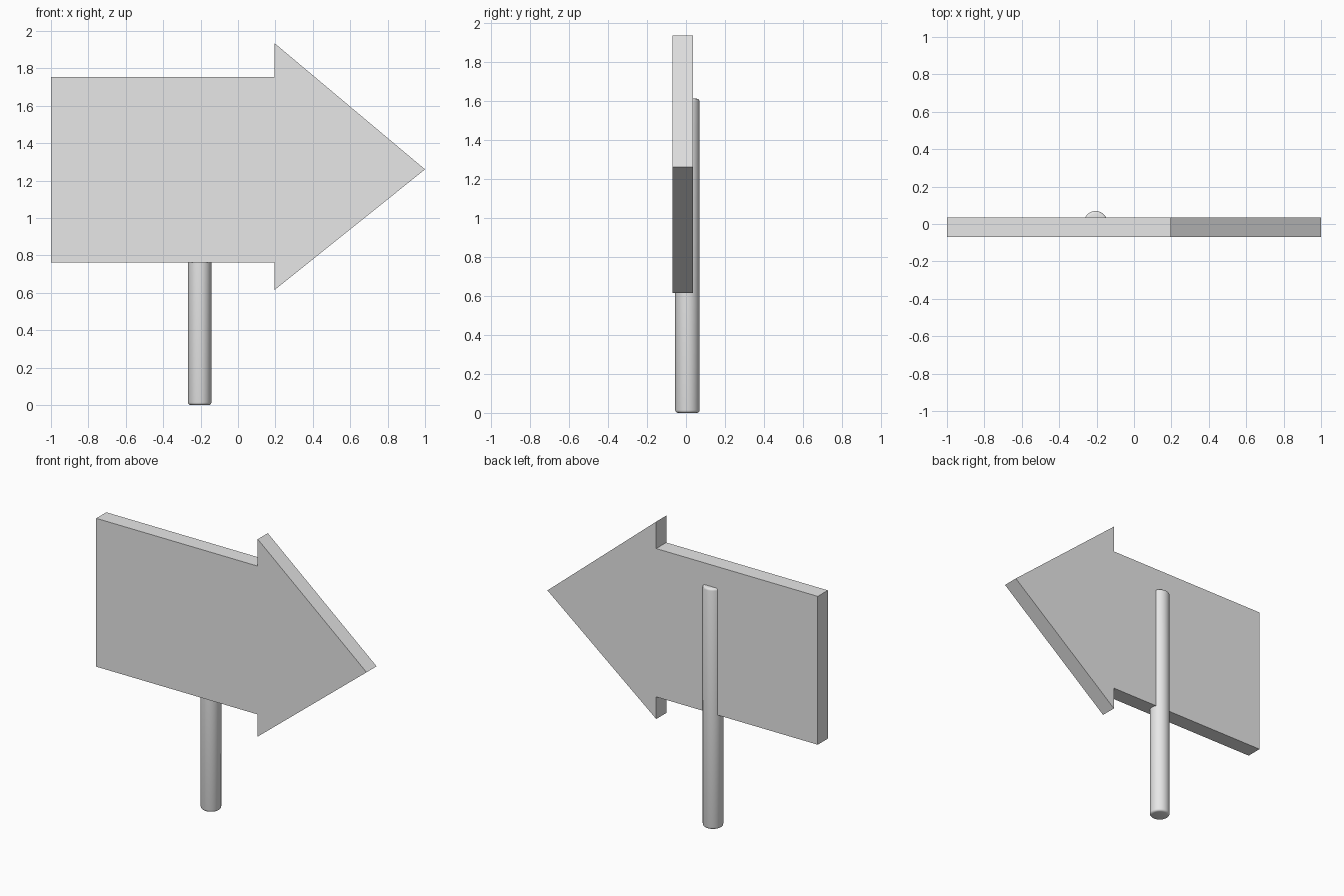
import bpy
import bmesh

cube = bpy.data.objects.get("Cube")
if cube:
    bpy.data.objects.remove(cube, do_unlink=True)

# Plain grey used on the whole sign
grey = bpy.data.materials.new("light_grey")
colour = (0.8, 0.8, 0.8, 1)
grey.diffuse_color = colour
grey.use_nodes = True
for node in grey.node_tree.nodes:
    if node.type == "BSDF_PRINCIPLED":
        node.inputs["Base Color"].default_value = colour


def add_object(name, bm):
    bmesh.ops.recalc_face_normals(bm, faces=bm.faces)
    mesh = bpy.data.meshes.new(name)
    bm.to_mesh(mesh)
    bm.free()
    mesh.materials.append(grey)
    obj = bpy.data.objects.new(name, mesh)
    bpy.context.collection.objects.link(obj)
    return obj


# Arrow board: flat outline extruded from front to back
outline = [(-1, 0.763), (0.195, 0.763), (0.195, 0.615), (1, 1.26),
           (0.195, 1.935), (0.195, 1.755), (-1, 1.755)]
front_y, thickness = -0.07, 0.106
bm = bmesh.new()
face = bm.faces.new([bm.verts.new((x, front_y, z)) for x, z in outline])
result = bmesh.ops.extrude_face_region(bm, geom=[face])
back = [v for v in result["geom"] if isinstance(v, bmesh.types.BMVert)]
bmesh.ops.translate(bm, verts=back, vec=(0, thickness, 0))
add_object("arrow_board", bm)

# Round post with softened ends, half sunk into the board
height, radius = 1.61, 0.0625
bm = bmesh.new()
bmesh.ops.create_cone(bm, cap_ends=True, segments=32, radius1=radius,
                      radius2=radius, depth=height)
bmesh.ops.translate(bm, verts=bm.verts, vec=(0, 0, height / 2))
rims = [e for e in bm.edges if abs(e.verts[0].co.z - e.verts[1].co.z) < 0.001]
bmesh.ops.bevel(bm, geom=rims, offset=0.014, segments=3, profile=0.5,
                affect="EDGES")
post = add_object("post", bm)
post.location = (-0.205, 0.007, 0)
bpy.ops.object.select_all(action="DESELECT")
post.select_set(True)
bpy.context.view_layer.objects.active = post
bpy.ops.object.shade_smooth_by_angle(angle=0.7)
